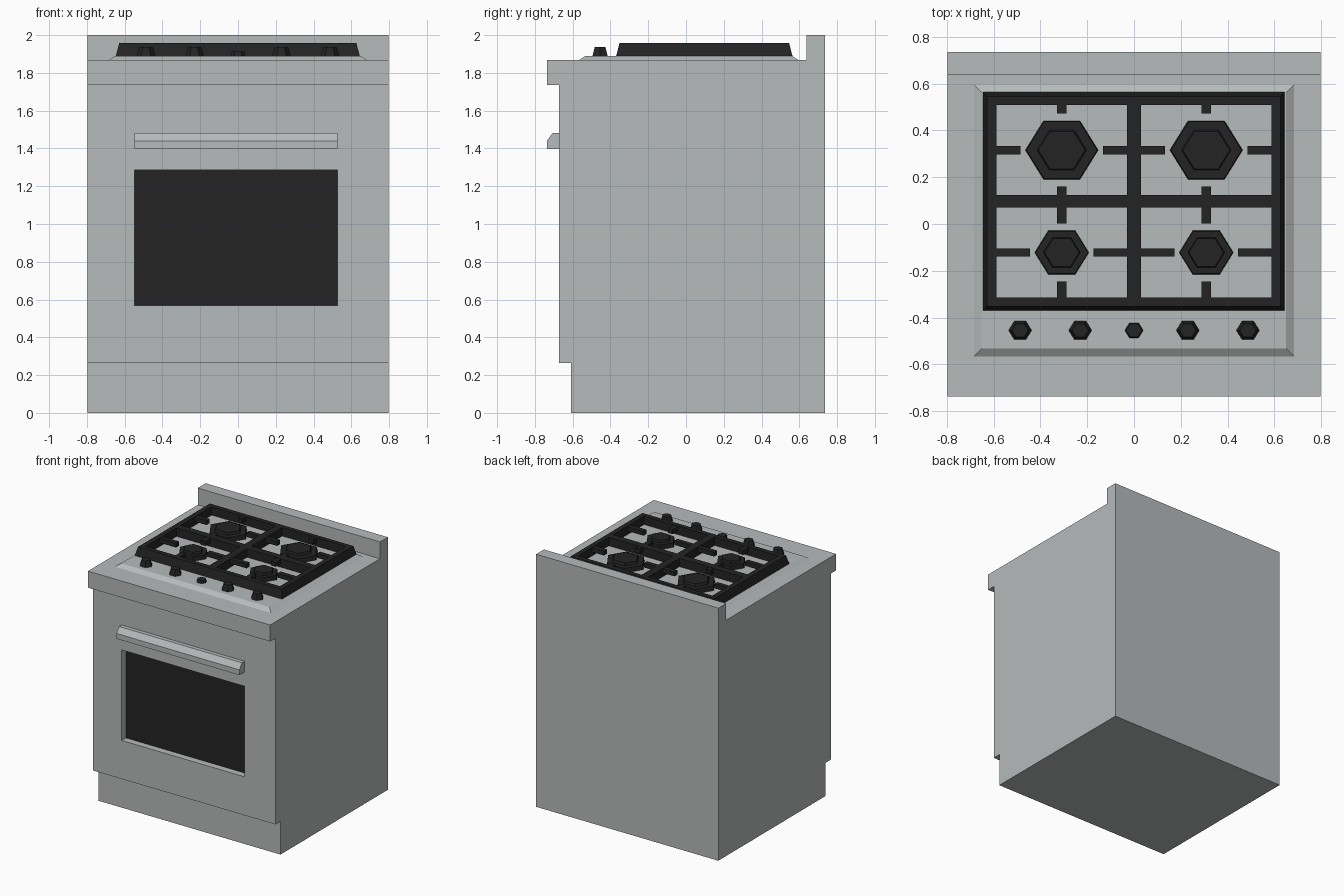
import bpy, bmesh, math

if "Cube" in bpy.data.objects:
    bpy.data.objects.remove(bpy.data.objects["Cube"])


def material(name, rgb):
    m = bpy.data.materials.new(name)
    m.diffuse_color = (*rgb, 1)
    m.use_nodes = True
    m.node_tree.nodes["Principled BSDF"].inputs["Base Color"].default_value = m.diffuse_color
    return m


STEEL = material("grey steel", (0.47, 0.495, 0.495))
BLACK = material("black iron", (0.017, 0.017, 0.017))


def finish(name, bm, mat):
    bmesh.ops.recalc_face_normals(bm, faces=bm.faces)
    me = bpy.data.meshes.new(name)
    bm.to_mesh(me)
    bm.free()
    me.materials.append(mat)
    ob = bpy.data.objects.new(name, me)
    bpy.context.collection.objects.link(ob)
    return ob


def loft(bm, rings):
    """Closed solid through rings of equal vertex count."""
    vs = [[bm.verts.new(p) for p in r] for r in rings]
    n = len(vs[0])
    bm.faces.new(vs[0])
    bm.faces.new(vs[-1])
    for a, b in zip(vs, vs[1:]):
        for i in range(n):
            j = (i + 1) % n
            bm.faces.new((a[i], a[j], b[j], b[i]))


def block(bm, x0, x1, y0, y1, z0, z1, t=0.0):
    """Box whose top is inset by t on every side."""
    loft(bm, [[(x0 + s, y0 + s, z), (x1 - s, y0 + s, z), (x1 - s, y1 - s, z), (x0 + s, y1 - s, z)]
              for z, s in ((z0, 0), (z1, t))])


def side_profile(name, pts, x0, x1, mat):
    bm = bmesh.new()
    loft(bm, [[(x, y, z) for y, z in pts] for x in (x0, x1)])
    return finish(name, bm, mat)


def hexagon(name, x, y, levels, mat):
    """Six-sided stepped knob or burner, levels are (radius, z)."""
    bm = bmesh.new()
    loft(bm, [[(x + r * math.cos(k * math.pi / 3), y + 0.93 * r * math.sin(k * math.pi / 3), z)
               for k in range(6)] for r, z in levels])
    return finish(name, bm, mat)


def cut(ob, boxes):
    bm = bmesh.new()
    for b in boxes:
        block(bm, *b)
    cutter = finish("cutter", bm, ob.data.materials[0])
    cutter.hide_render = True
    mod = ob.modifiers.new("cut", 'BOOLEAN')
    mod.operation = 'DIFFERENCE'
    mod.solver = 'EXACT'
    mod.object = cutter
    bpy.context.view_layer.objects.active = ob
    bpy.ops.object.modifier_apply(modifier=mod.name)
    bpy.data.objects.remove(cutter)


# Body: kick base, door front, worktop lip and back splash in one profile
body = side_profile("oven_body", [
    (0.735, 0), (0.735, 2), (0.637, 2), (0.637, 1.867), (-0.737, 1.867), (-0.737, 1.736),
    (-0.672, 1.736), (-0.672, 0.263), (-0.608, 0.263), (-0.608, 0)], -0.798, 0.798, STEEL)

# Recessed door window with dark glass
WX0, WX1, WZ0, WZ1 = -0.548, 0.528, 0.568, 1.285
cut(body, [(WX0, WX1, -0.8, -0.612, WZ0, WZ1)])
bm = bmesh.new()
block(bm, WX0, WX1, -0.619, -0.611, WZ0, WZ1)
finish("door_glass", bm, BLACK)

# Door handle with chamfered top
side_profile("door_handle", [(-0.67, 1.483), (-0.705, 1.483), (-0.737, 1.44), (-0.737, 1.398),
                             (-0.67, 1.398)], WX0, WX1, STEEL)

# Raised cooktop plate
bm = bmesh.new()
block(bm, -0.688, 0.688, -0.57, 0.6, 1.865, 1.89, 0.038)
finish("cooktop_plate", bm, STEEL)

# Pan grate: tapered slab with four openings
bm = bmesh.new()
block(bm, -0.647, 0.645, -0.37, 0.564, 1.888, 1.957, 0.018)
grate = finish("pan_grate", bm, BLACK)
CELLS_X = ((-0.588, -0.03), (0.03, 0.588))
CELLS_Y = ((-0.315, 0.07), (0.125, 0.51))
cut(grate, [(*cx, *cy, 1.8, 2.1) for cx in CELLS_X for cy in CELLS_Y])

# Grate fingers and burners, one set per opening
for cx, side in zip(CELLS_X, ("left", "right")):
    for cy, row, by, r in zip(CELLS_Y, ("front", "rear"), (-0.122, 0.316), (0.116, 0.156)):
        bx = (cx[0] + cx[1]) / 2
        gx, gy = r + 0.02, r * 0.805 + 0.03
        bm = bmesh.new()
        z = (1.92, 1.955)
        block(bm, cx[0] - 0.01, bx - gx, by - 0.018, by + 0.018, *z)
        block(bm, bx + gx, cx[1] + 0.01, by - 0.018, by + 0.018, *z)
        block(bm, bx - 0.02, bx + 0.02, cy[0] - 0.01, by - gy, *z)
        block(bm, bx - 0.02, bx + 0.02, by + gy, cy[1] + 0.01, *z)
        finish(f"grate_fingers_{row}_{side}", bm, BLACK)
        hexagon(f"burner_{row}_{side}", bx, by,
                [(r, 1.888), (r * 0.97, 1.925), (r * 0.68, 1.925), (r * 0.64, 1.945)], BLACK)

# Control knobs, the middle one is a small low button
for i, x in enumerate((-0.487, -0.23, 0, 0.23, 0.487)):
    r, top, h = (0.04, 0.034, 1.912) if i == 2 else (0.05, 0.035, 1.937)
    hexagon(f"knob_{i + 1}", x, -0.455, [(r, 1.888), (top, h)], BLACK)
